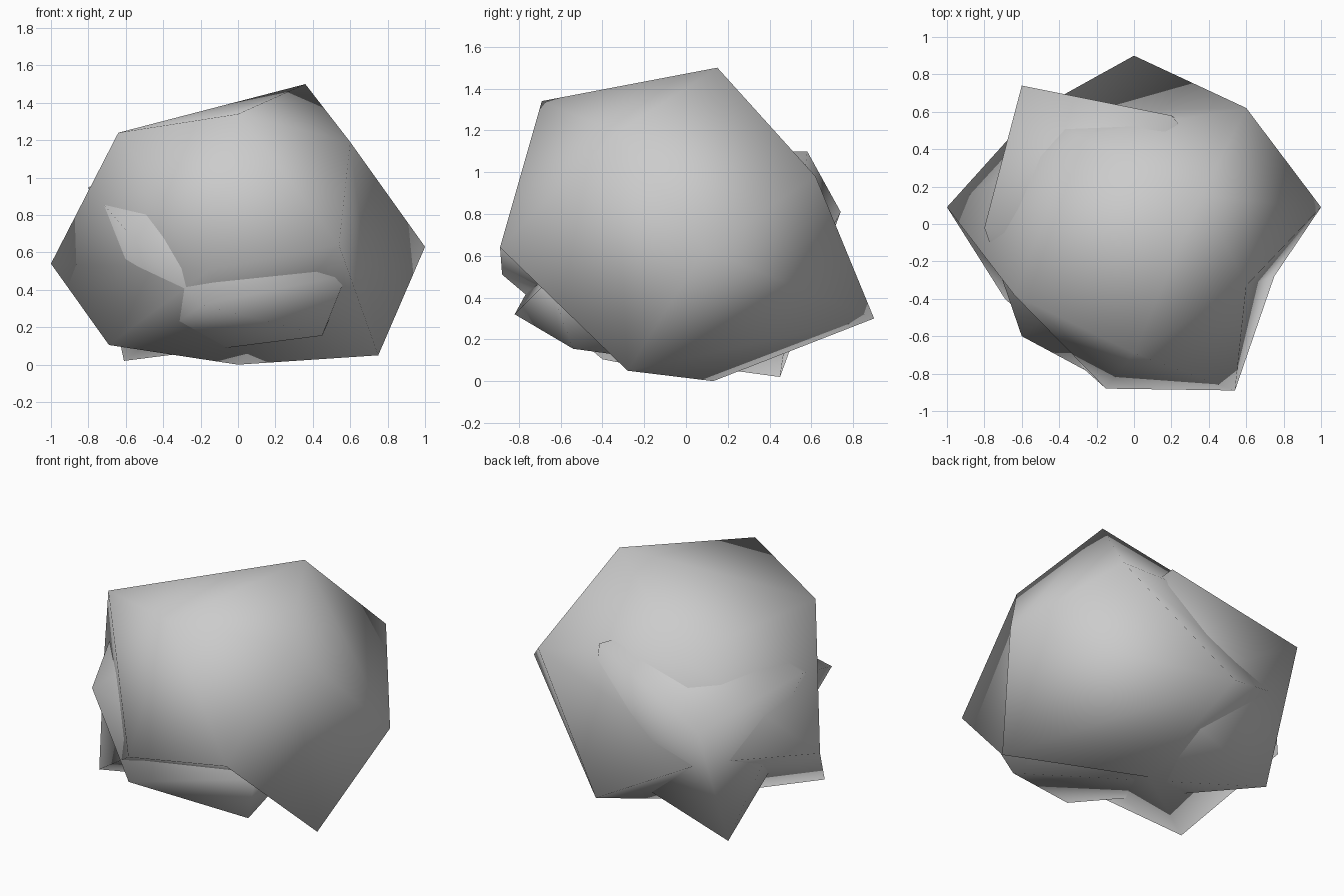
import bpy, bmesh

if "Cube" in bpy.data.objects:
    bpy.data.objects.remove(bpy.data.objects["Cube"])


def finish(bm, name):
    """Turn a bmesh into a smooth-shaded object."""
    bmesh.ops.recalc_face_normals(bm, faces=bm.faces[:])
    for f in bm.faces:
        f.smooth = True
    me = bpy.data.meshes.new(name)
    bm.to_mesh(me)
    bm.free()
    ob = bpy.data.objects.new(name, me)
    bpy.context.collection.objects.link(ob)
    return ob


# Main stone: two poles joined by two staggered rings, plus one extra lower corner
bm = bmesh.new()
top = bm.verts.new((0.36, 0.15, 1.50))
bottom = bm.verts.new((0.00, 0.13, 0.00))
corner = bm.verts.new((-0.69, -0.40, 0.105))
upper = [bm.verts.new(p) for p in [
    (-0.64, -0.38, 1.24), (-0.30, 0.47, 1.10), (0.60, 0.62, 0.98),
    (1.00, 0.09, 0.63), (0.60, -0.33, 1.19), (0.00, -0.69, 1.34)]]
lower = [bm.verts.new(p) for p in [
    (-1.00, 0.09, 0.54), (-0.54, 0.60, 0.55), (0.00, 0.90, 0.30),
    (0.75, -0.28, 0.05), (0.54, -0.89, 0.64), (-0.15, -0.88, 0.51)]]
n = len(upper)
for i in range(n):
    j = (i + 1) % n
    bm.faces.new((top, upper[i], upper[j]))
    bm.faces.new((upper[i], lower[i], upper[j]))
    bm.faces.new((upper[j], lower[i], lower[j]))
    if j:
        bm.faces.new((bottom, lower[j], lower[i]))
    else:  # the last bottom face is pulled out to the extra corner
        for a, b in ((bottom, lower[j]), (lower[j], lower[i]), (lower[i], bottom)):
            bm.faces.new((a, b, corner))
finish(bm, "main_rock")

# Second stone, mostly buried in the first: convex skin over its corners
bm = bmesh.new()
for p in [(-0.80, -0.02, 0.95), (-0.60, 0.74, 0.81), (0.20, 0.58, 1.10),
          (-0.61, 0.45, 0.02), (-0.60, -0.60, 0.72), (-0.19, -0.82, 0.32),
          (0.45, -0.54, 0.155), (0.58, -0.66, 0.48), (0.33, 0.50, 0.35),
          (-0.10, -0.20, 1.10), (0.65, 0.05, 0.60)]:
    bm.verts.new(p)
bmesh.ops.convex_hull(bm, input=bm.verts[:])
bmesh.ops.delete(bm, geom=[v for v in bm.verts if not v.link_faces], context='VERTS')
finish(bm, "embedded_rock")
